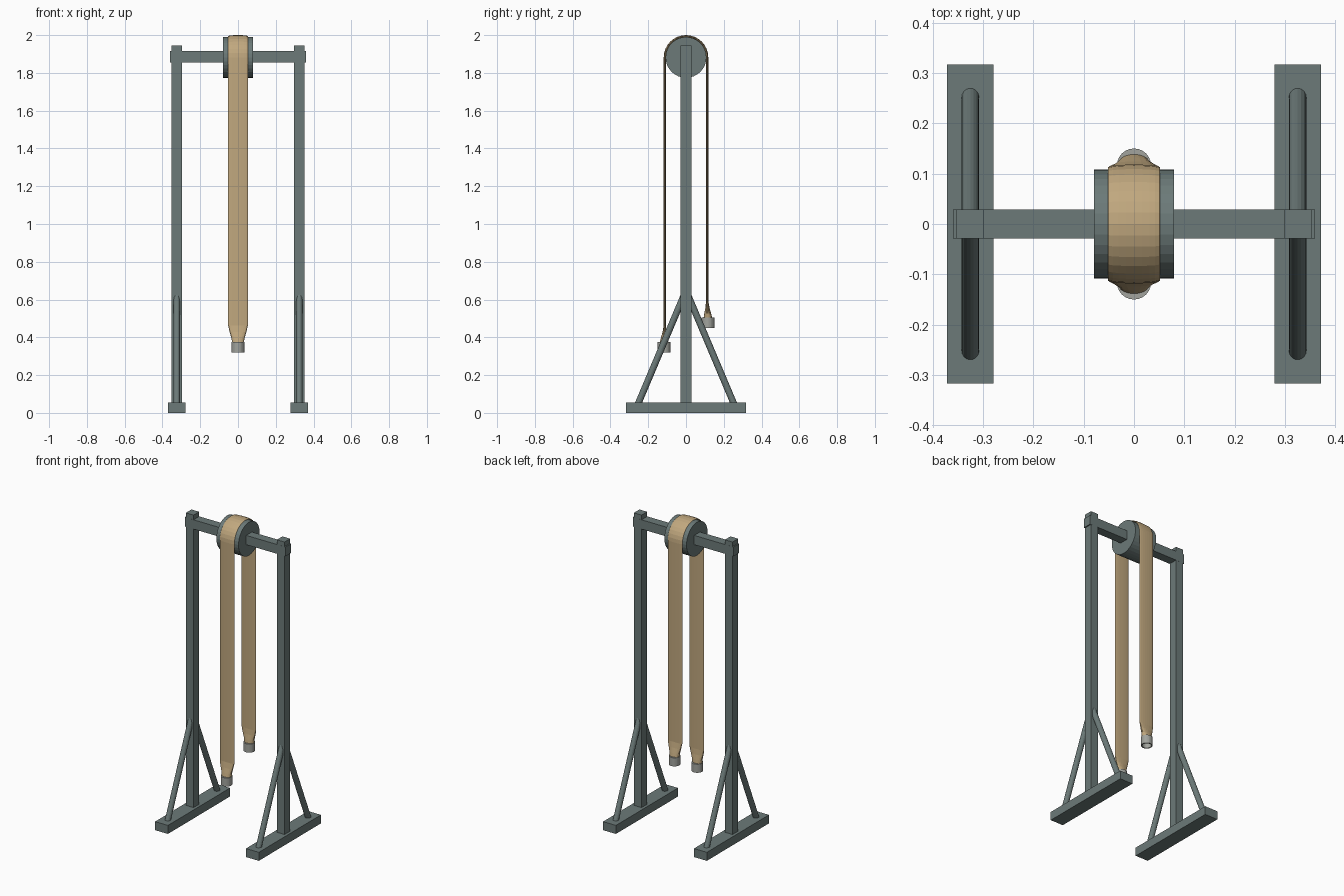
import bpy, bmesh
from math import sin, cos, pi, copysign
from mathutils import Vector

cube = bpy.data.objects.get("Cube")
if cube:
    bpy.data.objects.remove(cube, do_unlink=True)


def material(name, color):
    m = bpy.data.materials.new(name)
    m.use_nodes = True
    m.diffuse_color = (*color, 1)
    m.node_tree.nodes["Principled BSDF"].inputs["Base Color"].default_value = (*color, 1)
    return m


STEEL = material("grey green steel", (0.15, 0.195, 0.19))
CANVAS = material("tan canvas", (0.53, 0.39, 0.21))
ALLOY = material("pale alloy", (0.36, 0.37, 0.34))


def finish(bm, name, mat):
    bmesh.ops.recalc_face_normals(bm, faces=bm.faces)
    mesh = bpy.data.meshes.new(name)
    bm.to_mesh(mesh)
    bm.free()
    mesh.materials.append(mat)
    obj = bpy.data.objects.new(name, mesh)
    bpy.context.collection.objects.link(obj)
    return obj


def box(name, center, size, mat=STEEL):
    bm = bmesh.new()
    bmesh.ops.create_cube(bm, size=1)
    bmesh.ops.scale(bm, vec=size, verts=bm.verts)
    bmesh.ops.translate(bm, vec=center, verts=bm.verts)
    return finish(bm, name, mat)


def rod(name, a, b, radius, sides, mat=STEEL):
    a, b = Vector(a), Vector(b)
    bm = bmesh.new()
    bmesh.ops.create_cone(bm, cap_ends=True, segments=sides, radius1=radius,
                          radius2=radius, depth=(b - a).length)
    obj = finish(bm, name, mat)
    obj.rotation_mode = 'QUATERNION'
    obj.rotation_quaternion = (b - a).to_track_quat('Z', 'Y')
    obj.location = (a + b) / 2
    return obj


def coupling(name, y, bottom, height=0.055, outer=0.034, inner=0.027, sides=24):
    # Cup open at the bottom, lathed around its vertical axis
    top = bottom + height
    profile = [(outer, top), (outer, bottom), (inner, bottom), (inner, top - 0.006)]
    bm = bmesh.new()
    rings = [[bm.verts.new((r * cos(2 * pi * i / sides), y + r * sin(2 * pi * i / sides), z))
              for i in range(sides)] for r, z in profile]
    for lower, upper in zip(rings, rings[1:]):
        for i in range(sides):
            j = (i + 1) % sides
            bm.faces.new((lower[i], lower[j], upper[j], upper[i]))
    bm.faces.new(rings[0])
    bm.faces.new(rings[-1])
    return finish(bm, name, ALLOY)


# Two mirrored side frames
for side, s in (("left", 1), ("right", -1)):
    x = s * 0.325
    box(f"{side}_foot", (x, 0, 0.0275), (0.092, 0.634, 0.055))
    box(f"{side}_post", (x, 0, 1.0), (0.055, 0.057, 1.89))
    for end, e in (("front", -1), ("back", 1)):
        rod(f"{side}_{end}_brace", (x, e * 0.257, 0.04), (x, e * 0.012, 0.62), 0.0175, 16)

# Cross beam and drum
DRUM_Z = 1.882
box("cross_beam", (0, 0, 1.885), (0.72, 0.058, 0.06))
rod("drum", (-0.079, 0, DRUM_Z), (0.079, 0, DRUM_Z), 0.108, 32)

# Flat hose: sections run up the front, over the drum and down the back
R, HALF_W, HALF_T = 0.112, 0.052, 0.006
TAPER = [(0, 0.031, 0.023), (0.025, 0.035, 0.018), (0.055, 0.044, 0.011), (0.09, HALF_W, HALF_T)]
FRONT_END, BACK_END = 0.372, 0.502


def hose_end(sign, z):
    return [(Vector((0, sign * (R + 0.004 * (1 - h / 0.09)), z + h)),
             Vector((0, sign, 0)), w, t) for h, w, t in TAPER]


sections = hose_end(-1, FRONT_END)
for k in range(17):
    a = pi * k / 16
    n = Vector((0, -cos(a), sin(a)))
    sections.append((Vector((0, 0, DRUM_Z)) + n * R, n, HALF_W, HALF_T))
sections += reversed(hose_end(1, BACK_END))


def squash(v, power):
    return copysign(abs(v) ** power, v)


bm = bmesh.new()
SIDES = 20
rings = []
for center, normal, w, t in sections:
    ring = []
    for i in range(SIDES):
        a = 2 * pi * i / SIDES
        p = center + Vector((w * cos(a), 0, 0)) + normal * (t * squash(sin(a), 0.8))
        ring.append(bm.verts.new(p))
    rings.append(ring)
for one, two in zip(rings, rings[1:]):
    for i in range(SIDES):
        j = (i + 1) % SIDES
        bm.faces.new((one[i], one[j], two[j], two[i]))
bm.faces.new(rings[0])
bm.faces.new(rings[-1])
finish(bm, "flat_hose", CANVAS)

# Hose couplings
coupling("front_coupling", -0.116, 0.32)
coupling("back_coupling", 0.116, 0.45)
